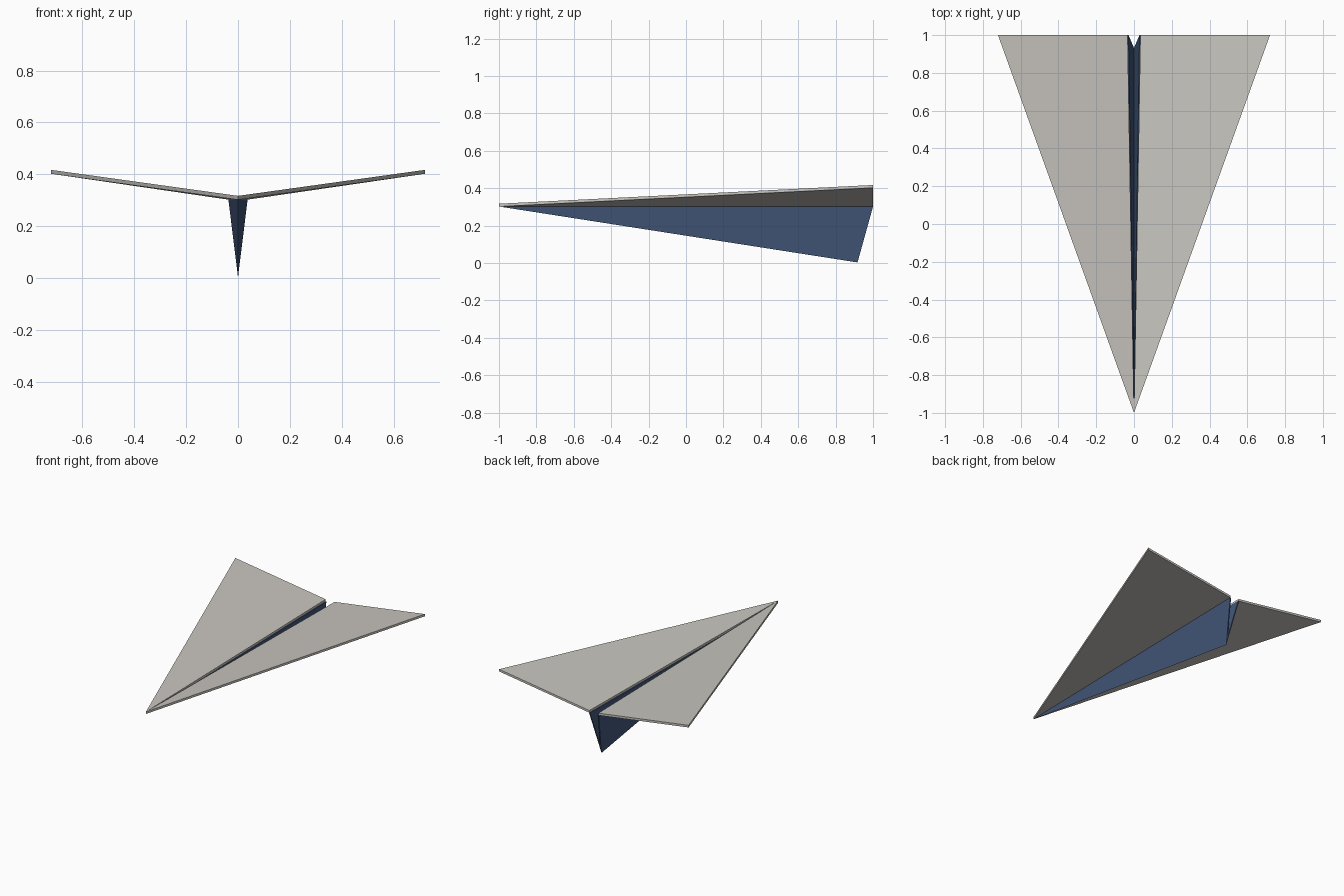
import bpy
import bmesh

cube = bpy.data.objects.get("Cube")
if cube:
    bpy.data.objects.remove(cube, do_unlink=True)


def material(name, rgb):
    mat = bpy.data.materials.new(name)
    mat.use_nodes = True
    color = (*rgb, 1)
    mat.diffuse_color = color
    mat.node_tree.nodes["Principled BSDF"].inputs["Base Color"].default_value = color
    return mat


def make_object(name, bm, mat):
    bmesh.ops.recalc_face_normals(bm, faces=bm.faces)
    mesh = bpy.data.meshes.new(name)
    bm.to_mesh(mesh)
    bm.free()
    mesh.materials.append(mat)
    obj = bpy.data.objects.new(name, mesh)
    bpy.context.collection.objects.link(obj)
    return obj


paper = material("warm_grey_paper", (0.58, 0.56, 0.52))
blue = material("navy_blue_paper", (0.055, 0.095, 0.19))

FOLD_Z = 0.302      # height of the fold between wings and keel
THICK = 0.015       # wing thickness


# Wings: thin triangular slabs rising towards the tips
def wing(name, side):
    bm = bmesh.new()
    outline = [(0, -1, FOLD_Z), (side * 0.72, 1, 0.402), (side * 0.034, 1, FOLD_Z)]
    base = bm.faces.new([bm.verts.new(p) for p in outline])
    top = bmesh.ops.extrude_face_region(bm, geom=[base], use_keep_orig=True)["geom"]
    moved = [g for g in top if isinstance(g, bmesh.types.BMVert)]
    bmesh.ops.translate(bm, verts=moved, vec=(0, 0, THICK))
    make_object(name, bm, paper)


wing("left_wing", 1)
wing("right_wing", -1)


# Keel: a folded V of paper, open at the top and rear, tapering to the nose
bm = bmesh.new()
nose = bm.verts.new((0, -1, FOLD_Z))
outer = [bm.verts.new(p) for p in [(-0.037, 1, FOLD_Z), (0, 0.917, 0.003), (0.037, 1, FOLD_Z)]]
inner = [bm.verts.new(p) for p in [(-0.029, 1, FOLD_Z), (0, 0.932, 0.06), (0.029, 1, FOLD_Z)]]
for i in range(2):
    bm.faces.new((nose, outer[i], outer[i + 1]))
    bm.faces.new((nose, inner[i + 1], inner[i]))
    bm.faces.new((outer[i], inner[i], inner[i + 1], outer[i + 1]))
for i in (0, 2):
    bm.faces.new((nose, outer[i], inner[i]))
make_object("folded_keel", bm, blue)
